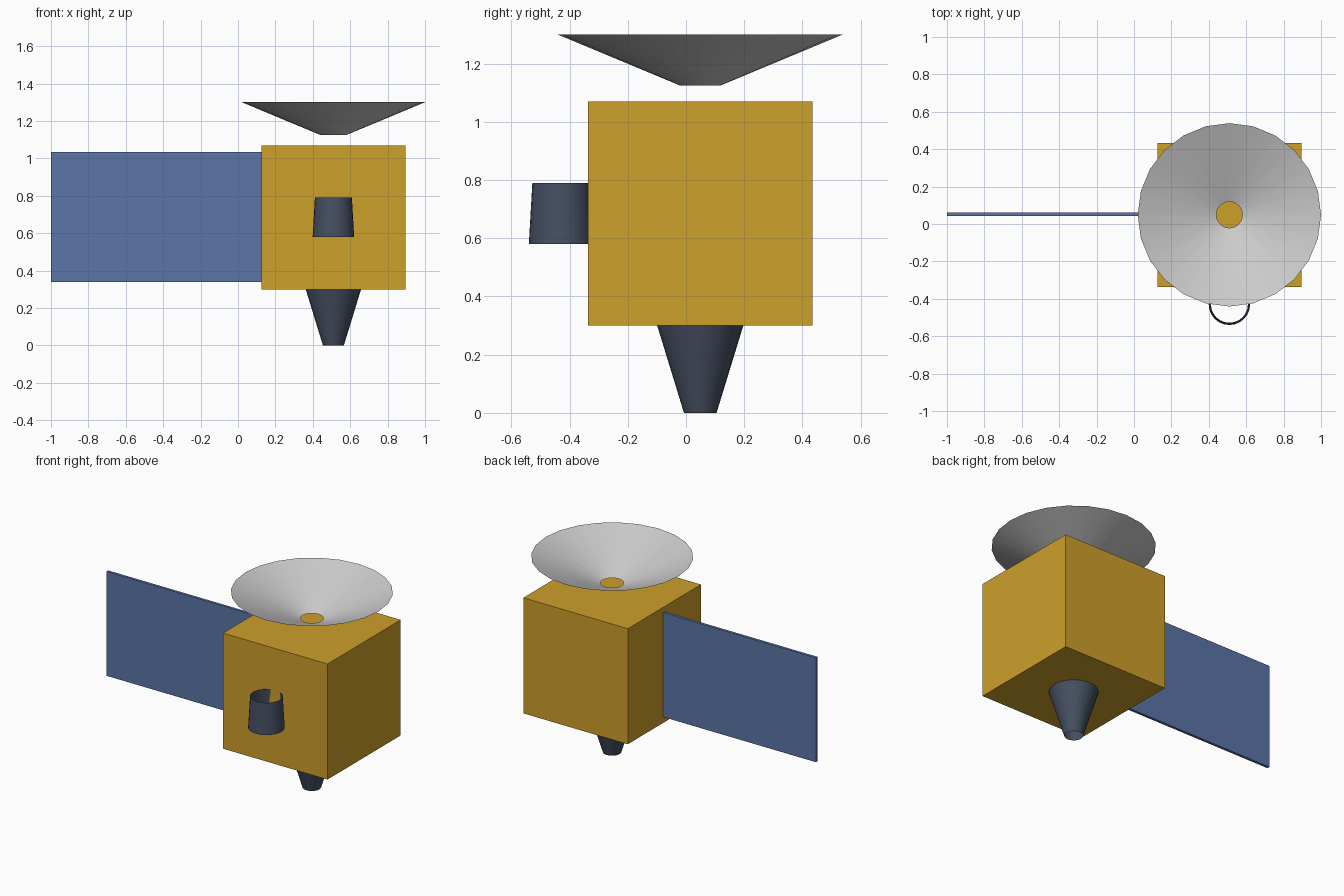
import bpy
import math

if "Cube" in bpy.data.objects:
    bpy.data.objects.remove(bpy.data.objects["Cube"])

CX, CY = 0.51, 0.049      # axis of the body
BODY = 0.77               # body edge length
BODY_Z = 0.685            # body centre height


def material(name, rgb):
    m = bpy.data.materials.new(name)
    m.diffuse_color = (*rgb, 1)
    m.use_nodes = True
    m.node_tree.nodes["Principled BSDF"].inputs["Base Color"].default_value = m.diffuse_color
    return m


def box(name, centre, size, mat):
    bpy.ops.mesh.primitive_cube_add(size=1, location=centre)
    ob = bpy.context.object
    ob.name = name
    ob.scale = size
    bpy.ops.object.transform_apply(location=False, rotation=False, scale=True)
    ob.data.materials.append(mat)
    return ob


def open_cone(name, x, y, z0, z1, r0, r1, mat=None, sides=24):
    """Thin conical shell, open at both ends."""
    bpy.ops.mesh.primitive_cone_add(vertices=sides, radius1=r0, radius2=r1,
                                    depth=z1 - z0, end_fill_type='NOTHING',
                                    location=(x, y, (z0 + z1) / 2))
    ob = bpy.context.object
    ob.name = name
    bpy.ops.object.shade_smooth_by_angle(angle=math.radians(30))
    if mat:
        ob.data.materials.append(mat)
    return ob


gold = material("gold_foil", (0.61, 0.35, 0.024))
blue = material("panel_blue", (0.105, 0.18, 0.39))
slate = material("dark_slate", (0.06, 0.08, 0.12))

# Cubic body
box("body", (CX, CY, BODY_Z), (BODY, BODY, BODY), gold)

# Single solar panel reaching out from the left face
inner = CX - BODY / 2
box("solar_panel", ((inner - 1) / 2, CY + 0.004, BODY_Z + 0.002),
    (inner + 1, 0.018, 0.695), blue)

# Antenna dish floating above the body
open_cone("antenna_dish", CX, CY, 1.125, 1.30, 0.07, 0.49)

# Thruster cone under the body
open_cone("thruster", CX, CY, 0.0, 0.30, 0.056, 0.148, slate)

# Open sensor tube on the front face
open_cone("sensor_tube", CX, -0.429, 0.58, 0.79, 0.111, 0.099, slate)
